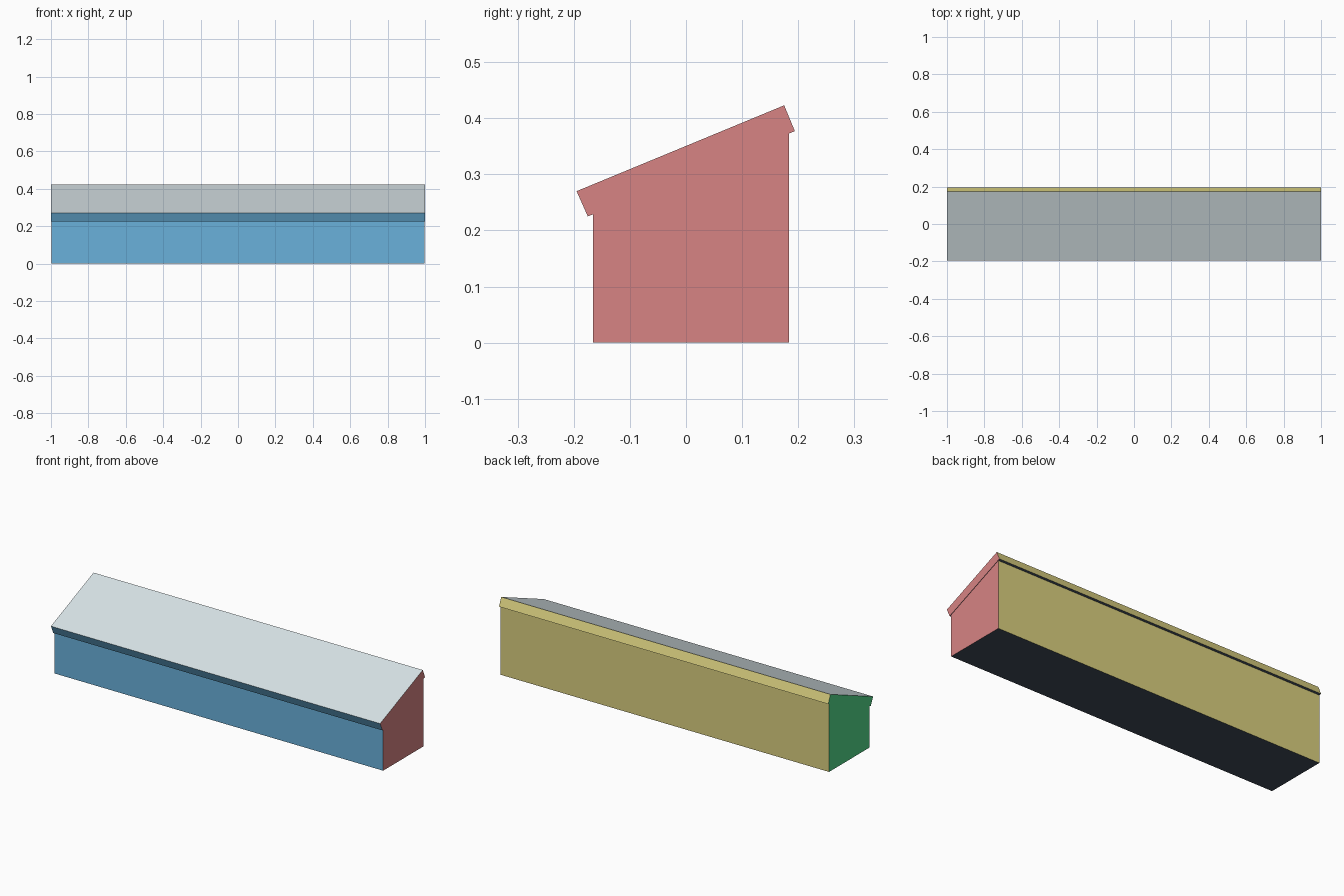
import bpy
import bmesh

if "Cube" in bpy.data.objects:
    bpy.data.objects.remove(bpy.data.objects["Cube"])


def linear(c):
    c /= 255
    return c / 12.92 if c <= 0.04045 else ((c + 0.055) / 1.055) ** 2.4


def material(name, rgb):
    m = bpy.data.materials.new(name)
    m.diffuse_color = (*[linear(c) for c in rgb], 1)
    m.use_nodes = True
    m.node_tree.nodes["Principled BSDF"].inputs["Base Color"].default_value = m.diffuse_color
    return m


# One colour for each facing direction
MATERIALS = [
    material("top_pale_grey", (215, 226, 230)),
    material("bottom_dark_slate", (64, 75, 88)),
    material("front_blue", (106, 177, 219)),
    material("back_khaki", (217, 207, 127)),
    material("right_rose", (215, 131, 131)),
    material("left_green", (83, 216, 138)),
]


def facing_index(n):
    if abs(n.x) > max(abs(n.y), abs(n.z)):
        return 4 if n.x > 0 else 5
    if abs(n.y) > abs(n.z):
        return 3 if n.y > 0 else 2
    return 0 if n.z > 0 else 1


def extrude_profile(name, profile, half_length):
    """Extrude a (y, z) profile along x and colour faces by direction."""
    bm = bmesh.new()
    face = bm.faces.new([bm.verts.new((-half_length, y, z)) for y, z in profile])
    res = bmesh.ops.extrude_face_region(bm, geom=[face])
    verts = [v for v in res["geom"] if isinstance(v, bmesh.types.BMVert)]
    bmesh.ops.translate(bm, verts=verts, vec=(2 * half_length, 0, 0))
    bmesh.ops.recalc_face_normals(bm, faces=bm.faces)
    bm.normal_update()
    for f in bm.faces:
        f.material_index = facing_index(f.normal)
    mesh = bpy.data.meshes.new(name)
    bm.to_mesh(mesh)
    bm.free()
    for m in MATERIALS:
        mesh.materials.append(m)
    obj = bpy.data.objects.new(name, mesh)
    bpy.context.collection.objects.link(obj)
    return obj


# Long shed body with a sloped top tucked into the roof
extrude_profile("shed_body",
                [(-0.166, 0), (0.184, 0), (0.184, 0.385), (-0.166, 0.241)], 0.998)

# Single pitch roof slab overhanging front and back
extrude_profile("sloped_roof",
                [(-0.175, 0.225), (0.194, 0.377), (0.175, 0.423), (-0.195, 0.27)], 1.0)
